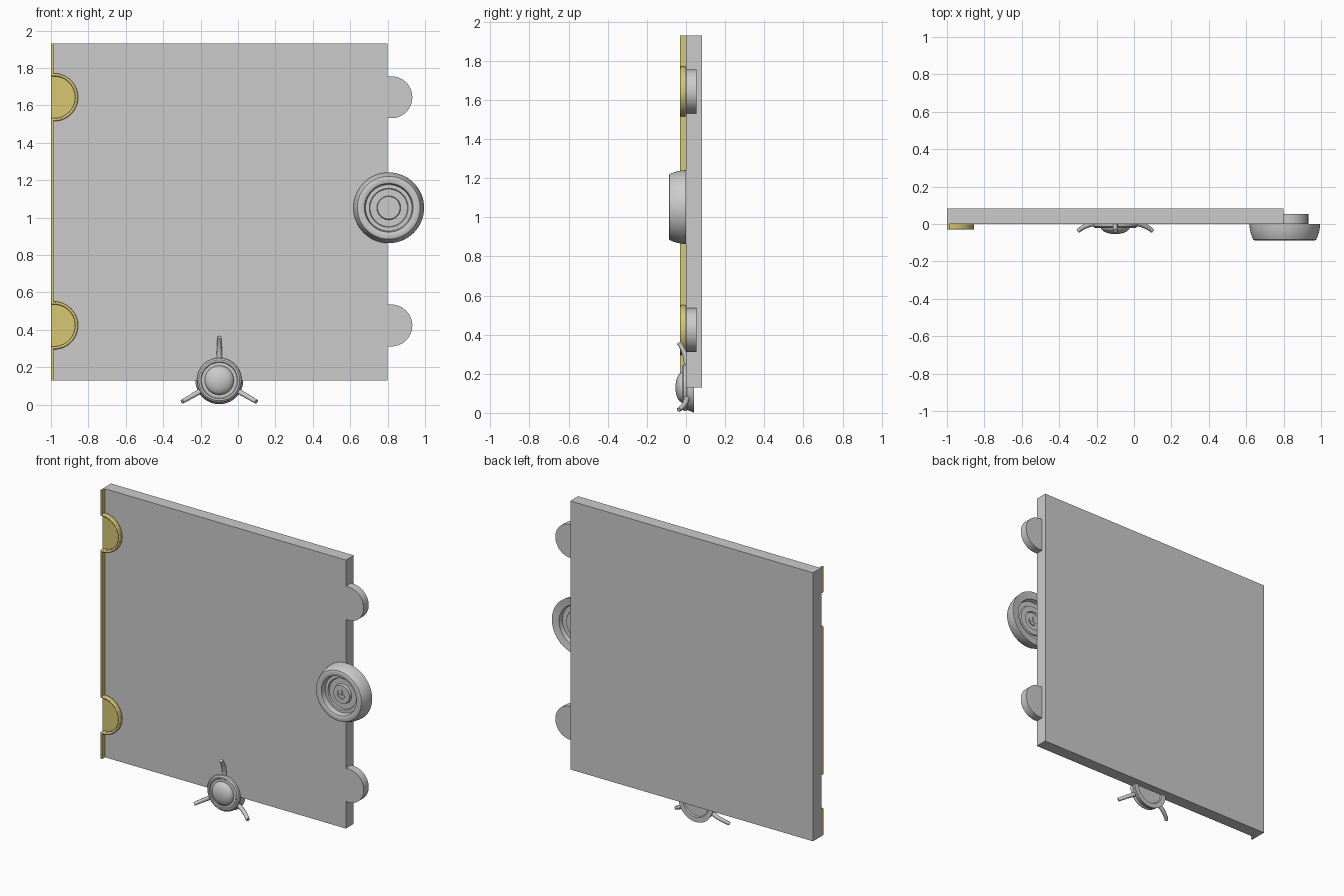
import bpy, bmesh, math
from mathutils import Vector

if "Cube" in bpy.data.objects:
    bpy.data.objects.remove(bpy.data.objects["Cube"])


def material(name, rgb):
    m = bpy.data.materials.new(name)
    m.diffuse_color = (*rgb, 1)
    m.use_nodes = True
    m.node_tree.nodes["Principled BSDF"].inputs["Base Color"].default_value = m.diffuse_color
    return m


GREY = material("grey metal", (0.60, 0.60, 0.60))
YELLOW = material("brass yellow", (0.68, 0.57, 0.17))


def finish(name, bm, mat, smooth=None):
    bmesh.ops.recalc_face_normals(bm, faces=bm.faces[:])
    me = bpy.data.meshes.new(name)
    bm.to_mesh(me)
    bm.free()
    ob = bpy.data.objects.new(name, me)
    bpy.context.collection.objects.link(ob)
    me.materials.append(mat)
    if smooth:
        bpy.ops.object.select_all(action='DESELECT')
        bpy.context.view_layer.objects.active = ob
        ob.select_set(True)
        bpy.ops.object.shade_smooth_by_angle(angle=math.radians(smooth))
    return ob


def extrude(name, outline, y0, y1, mat, smooth=None):
    """Extrude an (x, z) outline from y0 to y1."""
    bm = bmesh.new()
    face = bm.faces.new([bm.verts.new((x, y0, z)) for x, z in outline])
    new = bmesh.ops.extrude_face_region(bm, geom=[face])["geom"]
    bmesh.ops.translate(bm, vec=(0, y1 - y0, 0),
                        verts=[v for v in new if isinstance(v, bmesh.types.BMVert)])
    return finish(name, bm, mat, smooth)


def box(name, x0, x1, y0, y1, z0, z1, mat):
    return extrude(name, [(x0, z0), (x1, z0), (x1, z1), (x0, z1)], y0, y1, mat)


def d_shape(x, straight, z, r, n=28):
    """Half-round tab outline growing towards +x from a straight edge at x."""
    arc = [(x + straight + r * math.cos(a), z + r * math.sin(a))
           for a in (math.pi * (i / n - 0.5) for i in range(n + 1))]
    return [(x, z - r)] + arc + [(x, z + r)]


def lathe(name, profile, cx, cz, mat, n=64):
    """Turn an (r, y) profile around the y direction."""
    bm = bmesh.new()
    vs = [bm.verts.new((cx + r, y, cz)) for r, y in profile]
    es = [bm.edges.new(p) for p in zip(vs, vs[1:])]
    bmesh.ops.spin(bm, geom=vs + es, cent=(cx, 0, cz), axis=(0, 1, 0),
                   dvec=(0, 0, 0), angle=math.tau, steps=n)
    bmesh.ops.remove_doubles(bm, verts=bm.verts[:], dist=1e-5)
    return finish(name, bm, mat, 30)


# Door slab
Z0, Z1 = 0.13, 1.93
box("door_slab", -1.0, 0.8, 0.0, 0.083, Z0, Z1, GREY)

# Locking tabs on the right, matching sockets on the left
R, WALL, FRONT = 0.112, 0.016, -0.03
centres = (("lower", 0.423), ("upper", 1.643))
for label, z in centres:
    extrude(label + "_tab", d_shape(0.8, 0.02, z, R), 0.0, 0.053, GREY, 30)
    extrude(label + "_socket_floor", d_shape(-1.0, 0.017, z, R + 0.005),
            -0.005, 0.0, YELLOW, 30)
    wall = d_shape(-1.0, 0.017, z, R + WALL) + d_shape(-1.0, 0.017, z, R)[::-1]
    ob = extrude(label + "_socket_rim", wall, FRONT, 0.0, YELLOW, 30)
    # Round the outer front corner of the rim
    bev = ob.modifiers.new("rounded", 'BEVEL')
    bev.width, bev.segments, bev.limit_method = 0.006, 2, 'ANGLE'
    bev.angle_limit = math.radians(40)

# Edge strip, interrupted at the sockets
cuts = [Z0] + [z + s * (R + 0.006) for _, z in centres for s in (-1, 1)] + [Z1]
for i in range(0, len(cuts), 2):
    box("edge_strip_%d" % (i // 2 + 1), -1.0, -0.987, FRONT, 0.0,
        cuts[i], cuts[i + 1], YELLOW)

# Wheel-shaped lock: stepped dish in front, hollow stepped back
WX, WZ = 0.806, 1.052
lathe("lock_wheel", [
    (0, -0.050), (0.030, -0.050), (0.030, -0.056), (0.060, -0.056),
    (0.064, -0.040), (0.100, -0.040), (0.104, -0.050), (0.124, -0.050),
    (0.130, -0.083), (0.138, -0.087), (0.162, -0.087), (0.168, -0.084),
    (0.177, -0.064), (0.184, -0.040), (0.188, -0.015), (0.189, 0.0),
    (0.180, 0.0), (0.165, -0.004), (0.140, -0.006), (0.134, -0.034),
    (0.104, -0.034), (0.100, -0.026), (0.064, -0.026), (0.060, -0.036),
    (0.030, -0.036), (0.030, -0.030), (0, -0.030)], WX, WZ, GREY)

# Three little prongs on the lock hub
for i in range(3):
    a = math.radians(90 + 120 * i)
    d, s = Vector((math.cos(a), math.sin(a))), Vector((-math.sin(a), math.cos(a)))
    c = Vector((WX, WZ))
    pts = [c + d * 0.004 - s * 0.005, c + d * 0.026 - s * 0.005,
           c + d * 0.026 + s * 0.005, c + d * 0.004 + s * 0.005]
    extrude("lock_prong_%d" % (i + 1), [tuple(p) for p in pts], -0.056, -0.026, GREY)

# Bottom knob: dome on a flared disc
KX, KZ = -0.1, 0.13
dome = [(0.078 * math.sin(t), -0.016 - 0.038 * math.cos(t))
        for t in (math.pi / 2 * i / 8 for i in range(9))]
lathe("bottom_knob", dome + [
    (0.095, -0.016), (0.099, -0.021), (0.109, -0.021), (0.118, -0.014),
    (0.120, -0.004), (0.116, 0.006), (0.122, 0.024), (0.128, 0.040),
    (0.095, 0.040), (0.090, 0.032), (0, 0.032)], KX, KZ, GREY, 48)

# Three curved legs around the knob
for i in range(3):
    a = math.radians(90 + 120 * i)
    cu = bpy.data.curves.new("knob_leg_%d" % (i + 1), 'CURVE')
    cu.dimensions = '3D'
    cu.bevel_depth, cu.bevel_resolution, cu.use_fill_caps = 0.013, 3, True
    sp = cu.splines.new('POLY')
    path = [(0.095, 0.006, 1.1), (0.125, 0.003, 1.1), (0.155, -0.002, 1.05),
            (0.185, -0.012, 1), (0.212, -0.025, 0.95), (0.229, -0.037, 0.9)]
    sp.points.add(len(path) - 1)
    for p, (r, y, w) in zip(sp.points, path):
        p.co = (KX + r * math.cos(a), y, KZ + r * math.sin(a), 1)
        p.radius = w
    sp.use_smooth = True
    cu.materials.append(GREY)
    bpy.context.collection.objects.link(bpy.data.objects.new(cu.name, cu))
